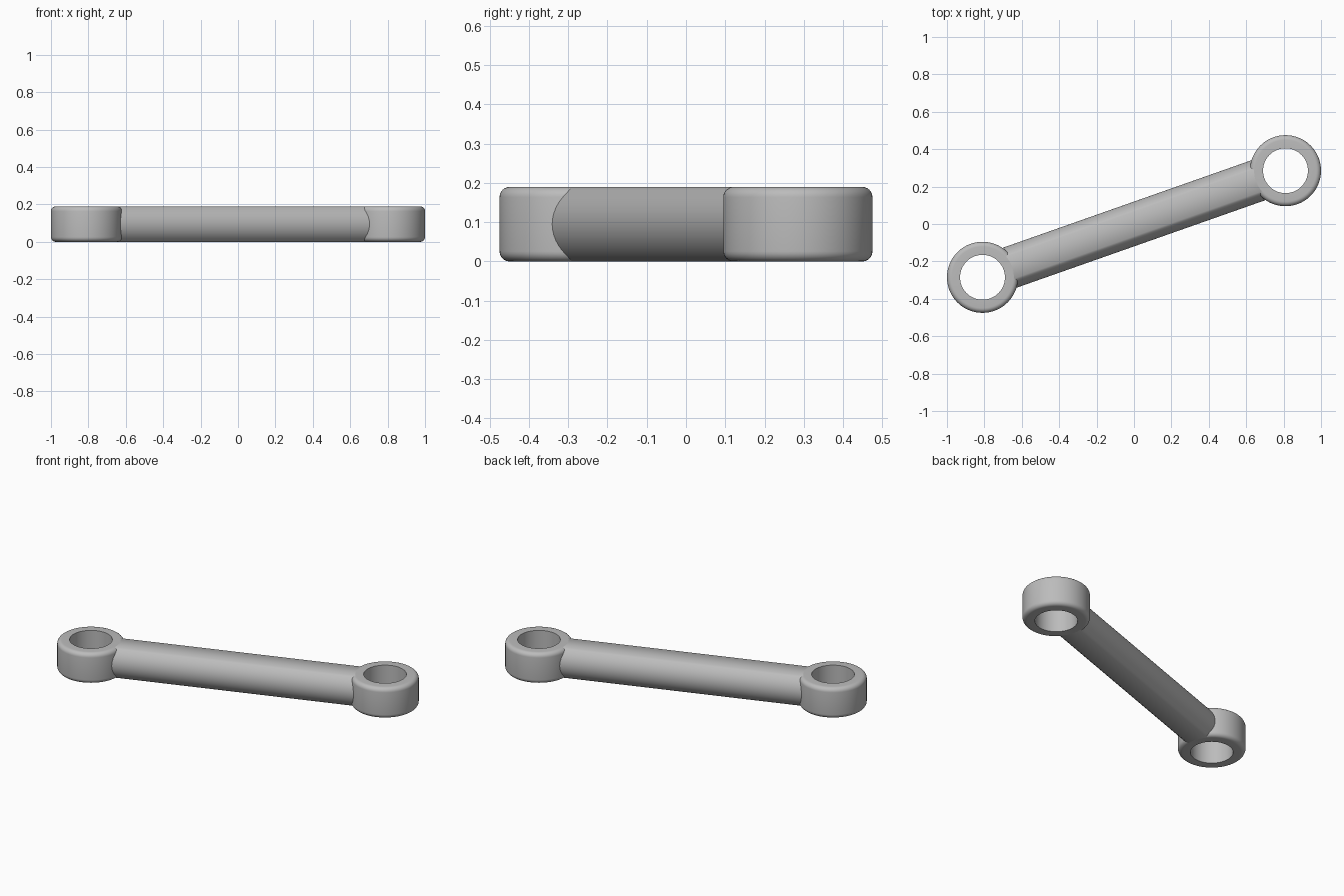
import bpy, bmesh
from math import sin, cos, pi, atan2, hypot, asin, radians
from mathutils import Matrix

cube = bpy.data.objects.get("Cube")
if cube:
    bpy.data.objects.remove(cube, do_unlink=True)

HEIGHT = 0.19
EYE_X, EYE_Y = 0.81, 0.285
OUTER, HOLE, FILLET = 0.19, 0.12, 0.026
BAR_R, BAR_HALF = 0.113, 0.0945

grey = bpy.data.materials.new("plain grey")
grey.use_nodes = True
grey.diffuse_color = (0.5, 0.5, 0.5, 1)
grey.node_tree.nodes["Principled BSDF"].inputs["Base Color"].default_value = (0.5, 0.5, 0.5, 1)


def finish(bm, name, angle):
    bmesh.ops.recalc_face_normals(bm, faces=bm.faces)
    mesh = bpy.data.meshes.new(name)
    bm.to_mesh(mesh)
    bm.free()
    mesh.materials.append(grey)
    ob = bpy.data.objects.new(name, mesh)
    bpy.context.collection.objects.link(ob)
    bpy.ops.object.select_all(action='DESELECT')
    ob.select_set(True)
    bpy.context.view_layer.objects.active = ob
    bpy.ops.object.shade_smooth_by_angle(angle=radians(angle))
    return ob


def make_eye(name, x, y):
    """Ring with rounded outer rims and a crisp bore, spun from a profile."""
    steps = 6
    arc = [(OUTER - FILLET + FILLET * cos(a), FILLET - FILLET * sin(a))
           for a in (pi / 2 * (1 - i / steps) for i in range(steps + 1))]
    profile = [(HOLE, 0)] + arc + [(r, HEIGHT - z) for r, z in reversed(arc)] + [(HOLE, HEIGHT)]
    bm = bmesh.new()
    vs = [bm.verts.new((r, 0, z)) for r, z in profile]
    es = [bm.edges.new((vs[i], vs[(i + 1) % len(vs)])) for i in range(len(vs))]
    bmesh.ops.spin(bm, geom=vs + es, cent=(0, 0, 0), axis=(0, 0, 1),
                   angle=2 * pi, steps=72, use_duplicate=False)
    bmesh.ops.remove_doubles(bm, verts=bm.verts, dist=0.0001)
    finish(bm, name, 35).location = (x, y, 0)


def make_bar():
    """Round bar trimmed flat above and below, ending inside the ring walls."""
    half = hypot(EYE_X, EYE_Y) - HOLE - 0.003
    a0 = asin(BAR_HALF / BAR_R)
    n = 16
    side = [-a0 + 2 * a0 * i / n for i in range(n + 1)]
    section = [(BAR_R * cos(a), BAR_R * sin(a)) for a in side + [a + pi for a in side]]
    bm = bmesh.new()
    face = bm.faces.new([bm.verts.new((-half, y, z)) for y, z in section])
    out = bmesh.ops.extrude_face_region(bm, geom=[face], use_keep_orig=True)
    moved = [g for g in out["geom"] if isinstance(g, bmesh.types.BMVert)]
    bmesh.ops.translate(bm, verts=moved, vec=(2 * half, 0, 0))
    bm.transform(Matrix.Translation((0, 0, HEIGHT / 2))
                 @ Matrix.Rotation(atan2(EYE_Y, EYE_X), 4, 'Z'))
    finish(bm, "connecting_bar", 40)


# Rings at both ends, joined by the bar
make_eye("left_ring", EYE_X, EYE_Y)
make_eye("right_ring", -EYE_X, -EYE_Y)
make_bar()
